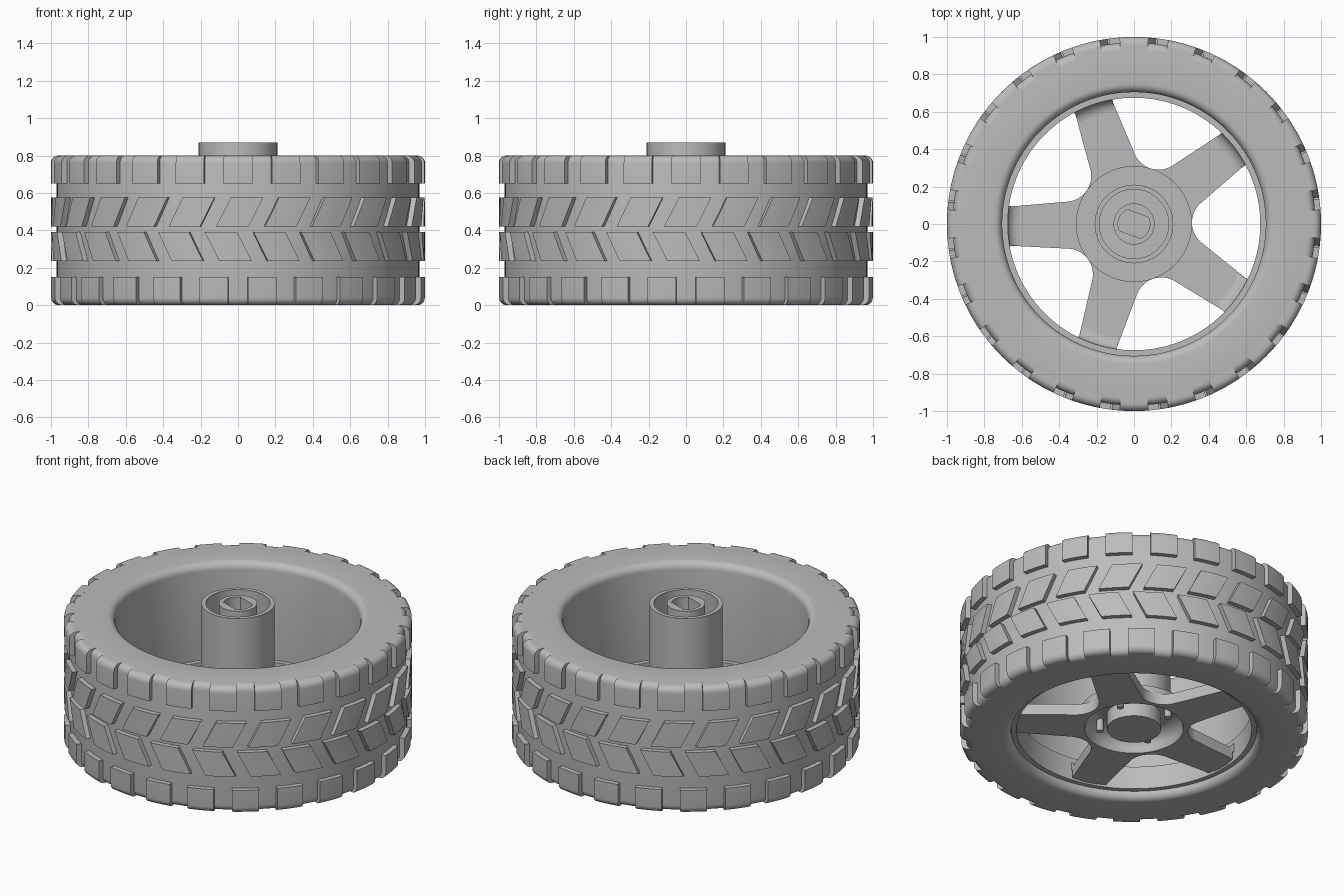
import bpy, bmesh
from math import sin, cos, pi, radians, atan2, hypot

cube = bpy.data.objects.get("Cube")
if cube:
    bpy.data.objects.remove(cube, do_unlink=True)

GREY = (0.5, 0.5, 0.5, 1)
grey = bpy.data.materials.new("plain grey")
grey.use_nodes = True
grey.diffuse_color = GREY
grey.node_tree.nodes["Principled BSDF"].inputs["Base Color"].default_value = GREY


def finish(name, bm):
    """Turn a bmesh into a shaded, coloured object."""
    bmesh.ops.remove_doubles(bm, verts=bm.verts, dist=1e-5)
    bmesh.ops.recalc_face_normals(bm, faces=bm.faces)
    mesh = bpy.data.meshes.new(name)
    bm.to_mesh(mesh)
    bm.free()
    mesh.materials.append(grey)
    obj = bpy.data.objects.new(name, mesh)
    bpy.context.collection.objects.link(obj)
    bpy.ops.object.select_all(action='DESELECT')
    obj.select_set(True)
    bpy.context.view_layer.objects.active = obj
    bpy.ops.object.shade_smooth_by_angle(angle=radians(30))
    return obj


def arc(r, z, radius, start, end, steps=6):
    """Points of a circular arc in any plane."""
    angles = [radians(start + (end - start) * i / steps) for i in range(steps + 1)]
    return [(r + radius * cos(a), z + radius * sin(a)) for a in angles]


def sweep(bm, profile, start=0, end=360, steps=120, slant=0):
    """Sweep a closed (radius, height) profile about z; slant is degrees per unit height."""
    full = end - start == 360
    mid = sum(z for r, z in profile) / len(profile)
    rings = []
    for i in range(steps if full else steps + 1):
        ring = []
        for r, z in profile:
            a = radians(start + (end - start) * i / steps + slant * (z - mid))
            ring.append(bm.verts.new((r * cos(a), r * sin(a), z)))
        rings.append(ring)
    n = len(profile)
    for i in range(steps):
        a, b = rings[i], rings[(i + 1) % len(rings)]
        for j in range(n):
            k = (j + 1) % n
            bm.faces.new((a[j], a[k], b[k], b[j]))
    if not full:
        bm.faces.new(rings[0])
        bm.faces.new(rings[-1])


def revolve(name, profile):
    bm = bmesh.new()
    sweep(bm, profile)
    return finish(name, bm)


def ring_prism(name, outer, inner, low, high):
    """Upright prism between two matching closed outlines."""
    bm = bmesh.new()
    loops = [[bm.verts.new((x, y, z)) for x, y in line]
             for line, z in ((outer, low), (outer, high), (inner, high), (inner, low))]
    n = len(outer)
    for a, b in zip(loops, loops[1:] + loops[:1]):
        for i in range(n):
            j = (i + 1) % n
            bm.faces.new((a[i], a[j], b[j], b[i]))
    return finish(name, bm)


# Tyre carcass with rounded shoulders and bead edges
HEIGHT = 0.80
revolve("tyre", arc(0.93, 0.04, 0.04, -90, 0) + arc(0.93, HEIGHT - 0.04, 0.04, 0, 90)
        + arc(0.75, HEIGHT - 0.045, 0.045, 90, 180) + arc(0.75, 0.045, 0.045, 180, 270))

# Tread blocks: two shoulder rows and two slanted middle rows
COUNT = 24
shoulder_top = [(0.93, 0.65), (1.0, 0.65)] + arc(0.96, HEIGHT - 0.04, 0.04, 0, 90) + [(0.93, HEIGHT)]
shoulder_low = [(r, HEIGHT - z) for r, z in shoulder_top]


def band(low, high):
    return [(0.95, low), (1.0, low), (1.0, high), (0.95, high)]


rows = (("upper_shoulder_blocks", shoulder_top, 0, 8.9, 0),
        ("upper_middle_blocks", band(0.42, 0.575), 0.5, 10, 29),
        ("lower_middle_blocks", band(0.235, 0.39), -3, 10, -29),
        ("lower_shoulder_blocks", shoulder_low, 7.5, 8.9, 0))
for name, profile, centre, width, slant in rows:
    bm = bmesh.new()
    for i in range(COUNT):
        middle = -90 + centre + i * 360 / COUNT
        sweep(bm, profile, middle - width / 2, middle + width / 2, 4, slant)
    finish(name, bm)

# Low rim flange that carries the spokes
FLOOR, TOP, FOOT = 0.06, 0.13, 0.065
revolve("rim_flange", [(0.675, 0.05), (0.715, 0.05), (0.715, TOP + FOOT), (0.675, TOP + FOOT)])

# Five-spoke spider with round valleys between the spokes
SPOKES = [37 + 72 * i for i in range(5)]
half = [(0.66, 0.105)] + arc(0.363, 0.264, 0.139, -90, -144, 8)
spoke = [(u, -v) for u, v in reversed(half[:-1])] + [(0.68, 0)] + half
outline, core = [], []
for angle in SPOKES:
    for u, v in spoke:
        a = radians(angle) + atan2(v, u)
        outline.append((hypot(u, v) * cos(a), hypot(u, v) * sin(a)))
        core.append((0.285 * cos(a), 0.285 * sin(a)))
ring_prism("spokes", outline, core, FLOOR, TOP)

# Curved feet where the spokes climb the flange
bm = bmesh.new()
for angle in SPOKES:
    foot = arc(0.68 - FOOT, TOP + FOOT, FOOT, 270, 360) + [(0.68, TOP - 0.02), (0.68 - FOOT, TOP - 0.02)]
    sweep(bm, foot, angle - 9.2, angle + 9.2, 4)
finish("spoke_feet", bm)

# Hub: grooved underside with a central boss, tall sleeve, deep annular recess
revolve("hub", [(0, 0.055), (0.155, 0.055), (0.155, 0.15)] + arc(0.19, 0.07, 0.09, 90, 0)
        + [(0.285, FLOOR), (0.31, FLOOR), (0.31, TOP + 0.04), (0.21, TOP + 0.04),
           (0.21, 0.87), (0.185, 0.87), (0.185, 0.5), (0, 0.5)])

# Axle socket with a double-flat bore
angles = [2 * pi * i / 96 for i in range(96)]
bore = [min(0.085, 0.06 / max(abs(sin(a + radians(20))), 0.01)) for a in angles]
ring_prism("axle_socket", [(0.11 * cos(a), 0.11 * sin(a)) for a in angles],
           [(r * cos(a), r * sin(a)) for r, a in zip(bore, angles)], 0.49, 0.87)

# Small pins inside the hub groove
bm = bmesh.new()
for angle in (28, 118, 208, 298):
    a = radians(angle)
    made = bmesh.ops.create_cone(bm, cap_ends=True, segments=16, radius1=0.02, radius2=0.02, depth=0.08)
    bmesh.ops.translate(bm, verts=made["verts"], vec=(0.21 * cos(a), 0.21 * sin(a), 0.125))
finish("hub_pins", bm)
